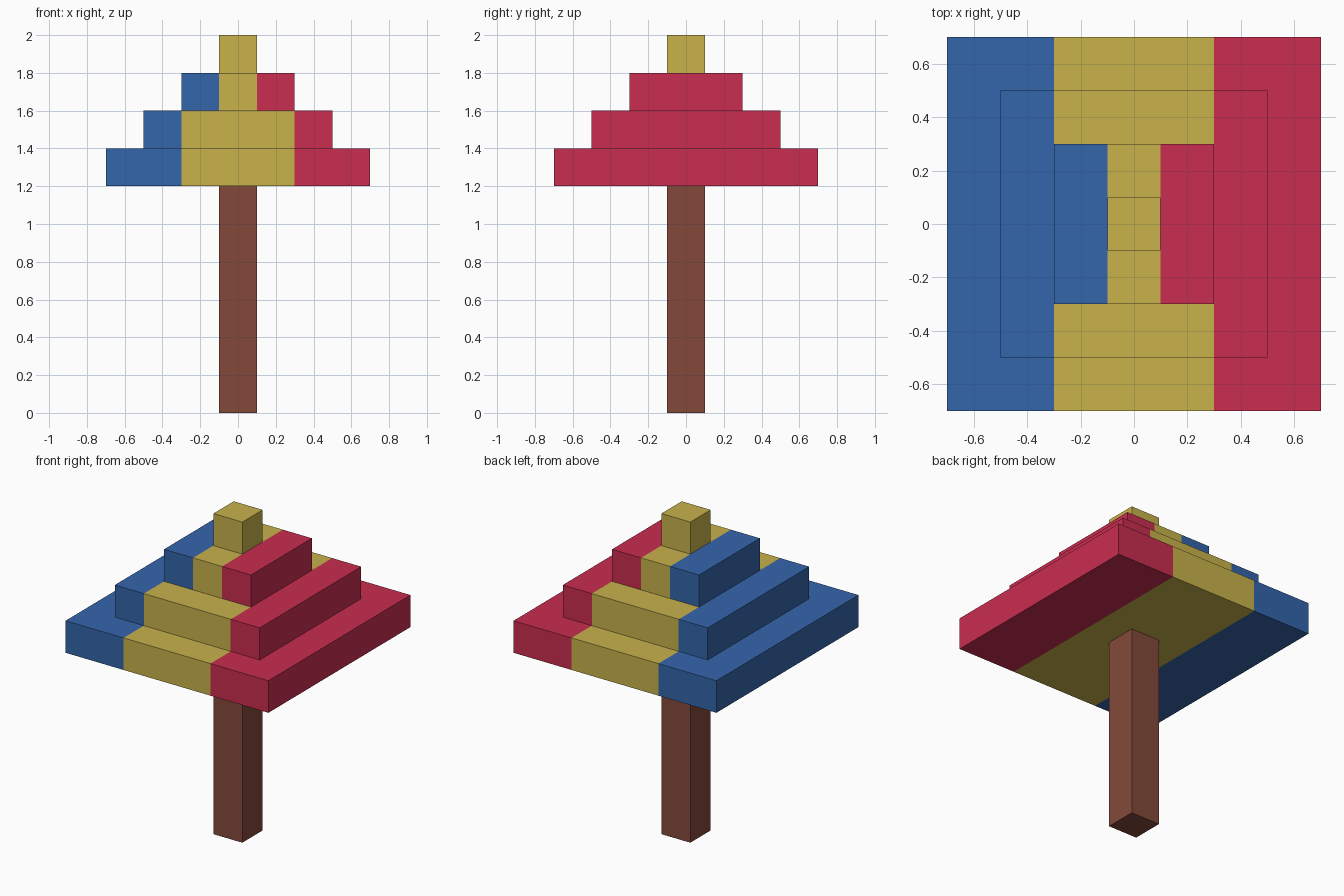
import bpy
import bmesh

if "Cube" in bpy.data.objects:
    bpy.data.objects.remove(bpy.data.objects["Cube"])


def material(name, rgb):
    """Make a flat colour from 0-255 sRGB values."""
    lin = [((c / 255 + 0.055) / 1.055) ** 2.4 for c in rgb]
    mat = bpy.data.materials.new(name)
    mat.diffuse_color = (*lin, 1)
    mat.use_nodes = True
    mat.node_tree.nodes["Principled BSDF"].inputs["Base Color"].default_value = mat.diffuse_color
    return mat


blue = material("blue", (52, 102, 172))
yellow = material("yellow", (200, 178, 75))
red = material("red", (201, 45, 80))
brown = material("brown", (131, 73, 58))


def block(name, half, z0, z1, mats, stripe=None):
    """Square block; with a stripe half-width it is cut into left, middle and right colours."""
    bm = bmesh.new()
    bmesh.ops.create_cube(bm, size=1)
    for v in bm.verts:
        v.co = (v.co.x * 2 * half, v.co.y * 2 * half, z0 + (v.co.z + 0.5) * (z1 - z0))
    if stripe:
        for x in (-stripe, stripe):
            bmesh.ops.bisect_plane(bm, geom=bm.verts[:] + bm.edges[:] + bm.faces[:],
                                   plane_co=(x, 0, 0), plane_no=(1, 0, 0))
        for f in bm.faces:
            x = f.calc_center_median().x
            f.material_index = 0 if x < -stripe else 2 if x > stripe else 1
    mesh = bpy.data.meshes.new(name)
    bm.to_mesh(mesh)
    bm.free()
    for m in mats:
        mesh.materials.append(m)
    obj = bpy.data.objects.new(name, mesh)
    bpy.context.collection.objects.link(obj)
    return obj


# Pole
block("pole", 0.1, 0.0, 1.2, [brown])

# Stepped canopy, striped blue / yellow / red across x
stripes = [blue, yellow, red]
block("canopy_lower_tier", 0.7, 1.2, 1.4, stripes, 0.3)
block("canopy_middle_tier", 0.5, 1.4, 1.6, stripes, 0.3)
block("canopy_upper_tier", 0.3, 1.6, 1.8, stripes, 0.1)

# Top knob
block("canopy_knob", 0.1, 1.8, 2.0, [yellow])
